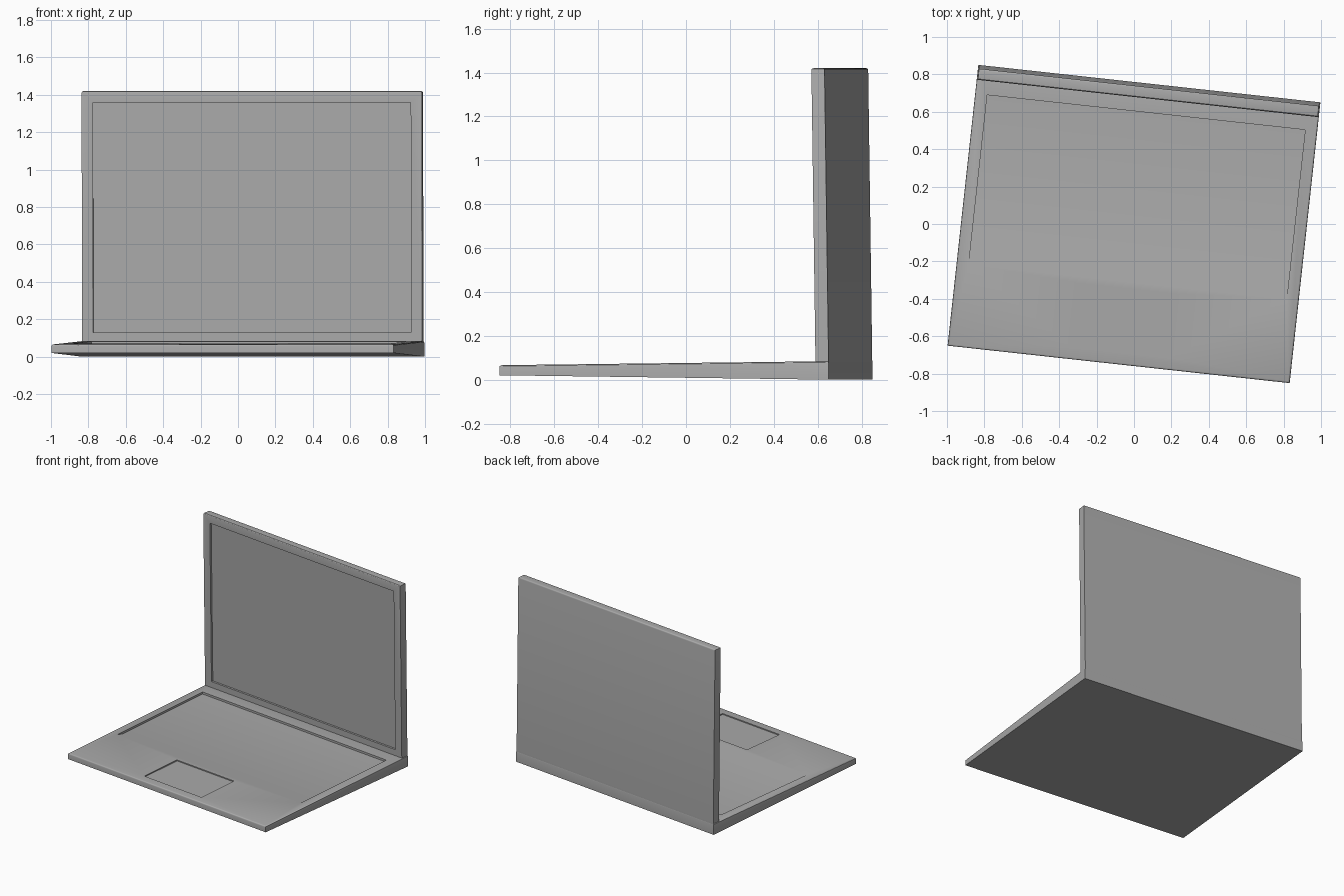
import bpy, bmesh
from math import radians

if "Cube" in bpy.data.objects:
    bpy.data.objects.remove(bpy.data.objects["Cube"])

GREY = (0.4, 0.4, 0.4, 1)
grey = bpy.data.materials.new("plain grey")
grey.use_nodes = True
grey.diffuse_color = GREY
grey.node_tree.nodes["Principled BSDF"].inputs["Base Color"].default_value = GREY
TURN = radians(-6.25)


def prism(name, profile, half_width, bevel_above=None, bevel=0.0):
    """Extrude a side profile (y, z) across the width; round edges above a height."""
    bm = bmesh.new()
    face = bm.faces.new([bm.verts.new((-half_width, y, z)) for y, z in profile])
    ext = bmesh.ops.extrude_face_region(bm, geom=[face])
    moved = [g for g in ext["geom"] if isinstance(g, bmesh.types.BMVert)]
    bmesh.ops.translate(bm, verts=moved, vec=(2 * half_width, 0, 0))
    bmesh.ops.recalc_face_normals(bm, faces=bm.faces)
    if bevel:
        edges = [e for e in bm.edges if all(v.co.z > bevel_above for v in e.verts)]
        bmesh.ops.bevel(bm, geom=edges, offset=bevel, segments=3,
                        profile=0.5, affect='EDGES')
    mesh = bpy.data.meshes.new(name)
    bm.to_mesh(mesh)
    bm.free()
    mesh.materials.append(grey)
    ob = bpy.data.objects.new(name, mesh)
    bpy.context.collection.objects.link(ob)
    ob.rotation_euler.z = TURN
    return ob


def cut(body, cutter):
    """Sink a recess into a body and discard the cutter."""
    cutter.hide_render = True
    mod = body.modifiers.new("recess", 'BOOLEAN')
    mod.operation = 'DIFFERENCE'
    mod.solver = 'EXACT'
    mod.object = cutter
    bpy.context.view_layer.objects.active = body
    bpy.ops.object.modifier_apply(modifier=mod.name)
    bpy.data.objects.remove(cutter)


def deck(y):
    """Height of the sloping deck."""
    return 0.075 + 0.012 * y


def panel(z):
    """Depth of the leaning lid's front."""
    return 0.695 - 0.014 * z


# Wedge-shaped base, thicker at the back
F, B = -0.755, 0.755
base = prism("base", [(F, 0.02), (F, deck(F)), (B, deck(B)), (B, 0)], 0.92, 0.05, 0.01)

# Keyboard well with a ramped front, and the shallow touchpad
well = 0.016
cut(base, prism("keyboard_cutter", [
    (-0.31, deck(-0.31)), (-0.25, deck(-0.25) - well), (0.6, deck(0.6) - well),
    (0.6, 0.2), (-0.31, 0.2)], 0.855))
pad = 0.008
cut(base, prism("touchpad_cutter", [
    (-0.69, deck(-0.69) - pad), (-0.345, deck(-0.345) - pad),
    (-0.345, 0.2), (-0.69, 0.2)], 0.265))

# Lid leaning slightly forward, with a sunken screen
low, top = 0.045, 1.42
lid = prism("lid", [(panel(low), low), (panel(top), top),
                    (panel(top) + 0.06, top), (panel(low) + 0.06, low)],
            0.915, 1.4, 0.01)
sink = 0.015
cut(lid, prism("screen_cutter", [
    (0.5, 0.13), (0.5, 1.358), (panel(1.358) + sink, 1.358),
    (panel(0.13) + sink, 0.13)], 0.855))

# Crisp corners, soft rounded edges
bpy.ops.object.select_all(action='DESELECT')
for ob in (base, lid):
    ob.select_set(True)
    bpy.context.view_layer.objects.active = ob
bpy.ops.object.shade_smooth_by_angle(angle=radians(30))
